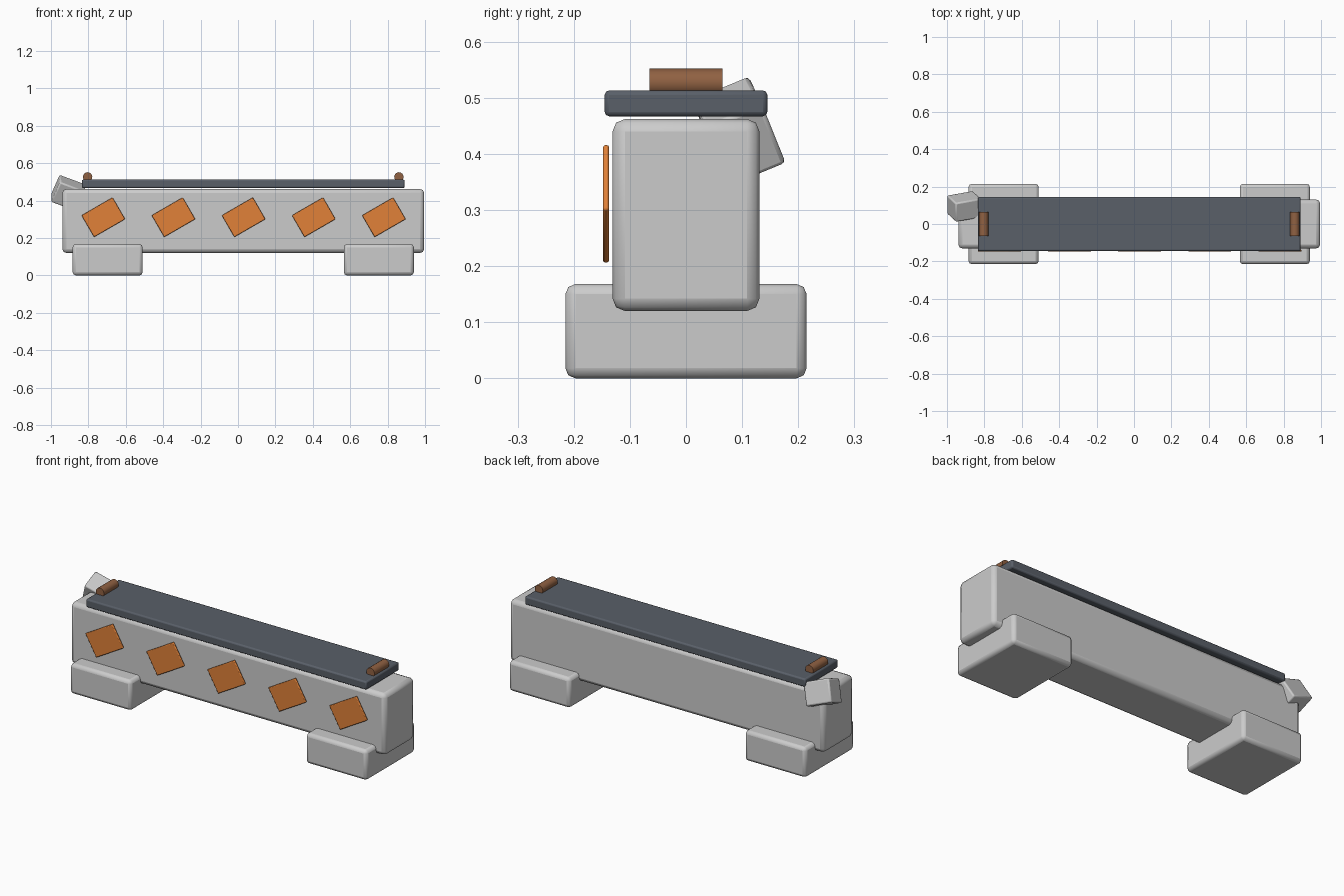
import bpy
from math import radians

if "Cube" in bpy.data.objects:
    bpy.data.objects.remove(bpy.data.objects["Cube"])


def material(name, rgb):
    m = bpy.data.materials.new(name)
    m.diffuse_color = (*rgb, 1)
    m.use_nodes = True
    m.node_tree.nodes["Principled BSDF"].inputs["Base Color"].default_value = m.diffuse_color
    return m


orange = material("hazard_orange", (0.75, 0.22, 0.04))
slate = material("slate", (0.10, 0.115, 0.14))
rust = material("rust_brown", (0.28, 0.12, 0.055))


def block(name, center, size, bevel, rot=(0, 0, 0), mat=None, segments=2):
    """Bevelled box given by centre, full size and rotation in degrees."""
    bpy.ops.mesh.primitive_cube_add(size=1, location=center)
    ob = bpy.context.object
    ob.name = name
    ob.scale = size
    bpy.ops.object.transform_apply(location=False, rotation=False, scale=True)
    ob.rotation_euler = [radians(a) for a in rot]
    mod = ob.modifiers.new("edge_bevel", 'BEVEL')
    mod.width = bevel
    mod.segments = segments
    if mat:
        ob.data.materials.append(mat)
    bpy.ops.object.shade_smooth_by_angle(angle=radians(30))
    return ob


# Main wall
block("barrier_wall", (0.028, 0, 0.291), (1.935, 0.262, 0.342), 0.022)

# Two wide feet
for side, x in (("left", -0.697), ("right", 0.753)):
    block(f"{side}_foot", (x, 0, 0.084), (0.375, 0.43, 0.168), 0.018)

# Cap plate along the top
block("cap_plate", (0.028, 0, 0.49), (1.725, 0.29, 0.046), 0.008, mat=slate)

# Rounded lifting lugs
for side, x in (("left", -0.804), ("right", 0.86)):
    bpy.ops.mesh.primitive_cylinder_add(vertices=16, radius=0.025, depth=0.13,
                                        location=(x, 0, 0.527),
                                        rotation=(radians(90), 0, 0))
    lug = bpy.context.object
    lug.name = f"{side}_lifting_lug"
    lug.data.materials.append(rust)
    bpy.ops.object.shade_smooth_by_angle(angle=radians(30))

# Tilted warning panels on the front
for i in range(5):
    block(f"warning_panel_{i + 1}", (-0.72 + 0.375 * i, -0.1425, 0.311),
          (0.192, 0.011, 0.134), 0.004, rot=(0, -30, 0), mat=orange)

# Broken chunk at the back left corner
block("broken_chunk", (-0.907, 0.094, 0.44), (0.15, 0.11, 0.125), 0.008, rot=(24, 20, 10))
